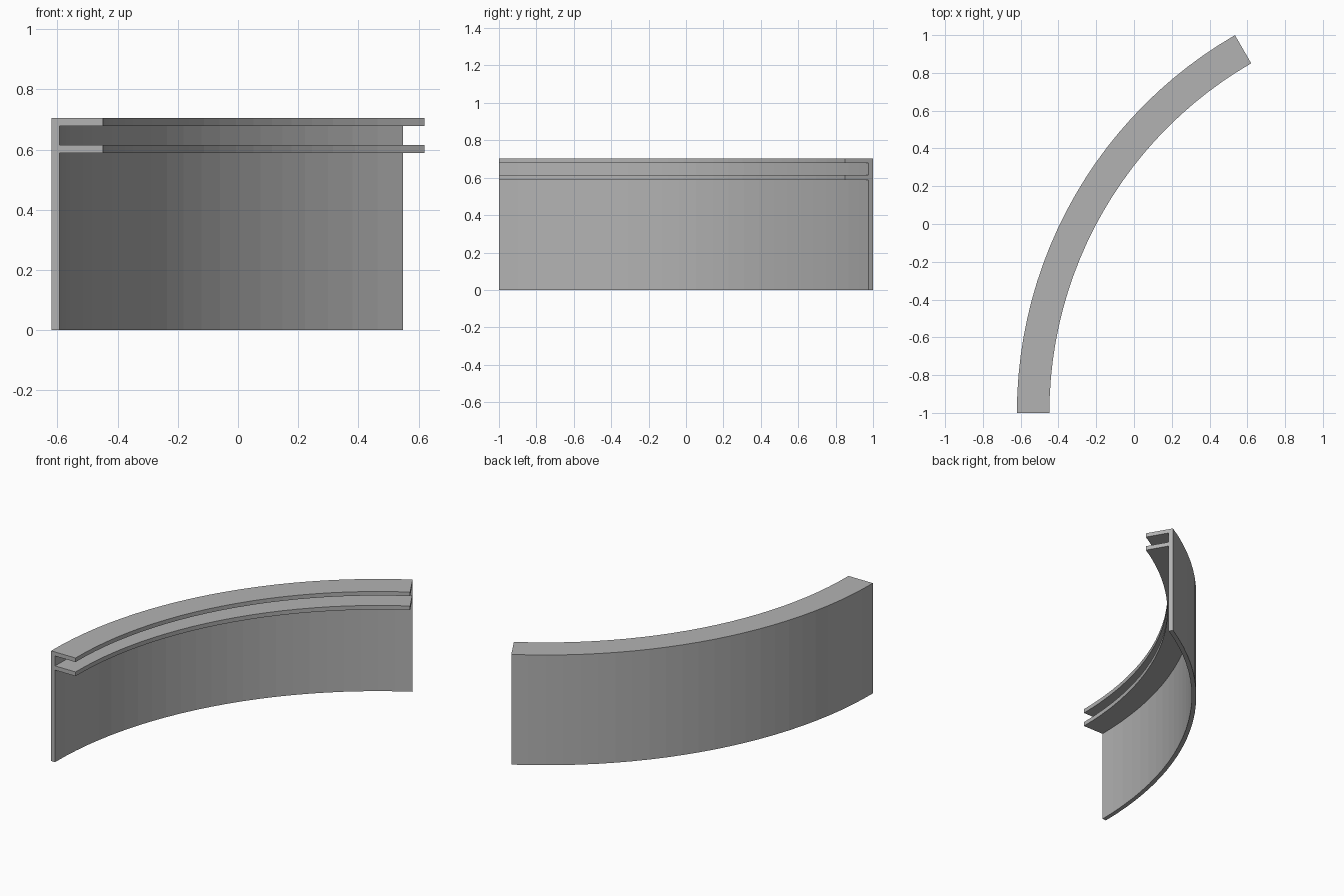
import bpy
import bmesh
from math import cos, sin, radians

if "Cube" in bpy.data.objects:
    bpy.data.objects.remove(bpy.data.objects["Cube"], do_unlink=True)

OUTER = 2.309          # outer radius of the arc
WALL, DEPTH = 0.027, 0.172
HEIGHT = 0.704
SLOT_TOP, SLOT_BOTTOM, LEDGE = 0.678, 0.615, 0.588
SWEEP, STEPS = radians(60), 24
CENTRE_X, CENTRE_Y = OUTER - 0.62, -1.0

grey = bpy.data.materials.new("plain grey")
grey.use_nodes = True
colour = (0.45, 0.45, 0.45, 1)
grey.diffuse_color = colour
grey.node_tree.nodes["Principled BSDF"].inputs["Base Color"].default_value = colour

# F-shaped cross-section: (distance inward from the outer face, height)
profile = [(0, 0), (WALL, 0), (WALL, LEDGE), (DEPTH, LEDGE),
           (DEPTH, SLOT_BOTTOM), (WALL, SLOT_BOTTOM), (WALL, SLOT_TOP),
           (DEPTH, SLOT_TOP), (DEPTH, HEIGHT), (0, HEIGHT)]

# Sweep the section around the arc
bm = bmesh.new()
rings = []
for i in range(STEPS + 1):
    a = SWEEP * i / STEPS
    rings.append([bm.verts.new((CENTRE_X - (OUTER - d) * cos(a),
                                CENTRE_Y + (OUTER - d) * sin(a), z))
                  for d, z in profile])
for a, b in zip(rings, rings[1:]):
    for j in range(len(profile)):
        k = (j + 1) % len(profile)
        bm.faces.new((a[j], a[k], b[k], b[j]))

# Close both ends
bm.faces.new(rings[0])
bm.faces.new(rings[-1])
bmesh.ops.recalc_face_normals(bm, faces=bm.faces)

mesh = bpy.data.meshes.new("curved_flanged_panel")
bm.to_mesh(mesh)
bm.free()
mesh.materials.append(grey)
panel = bpy.data.objects.new("curved_flanged_panel", mesh)
bpy.context.collection.objects.link(panel)
